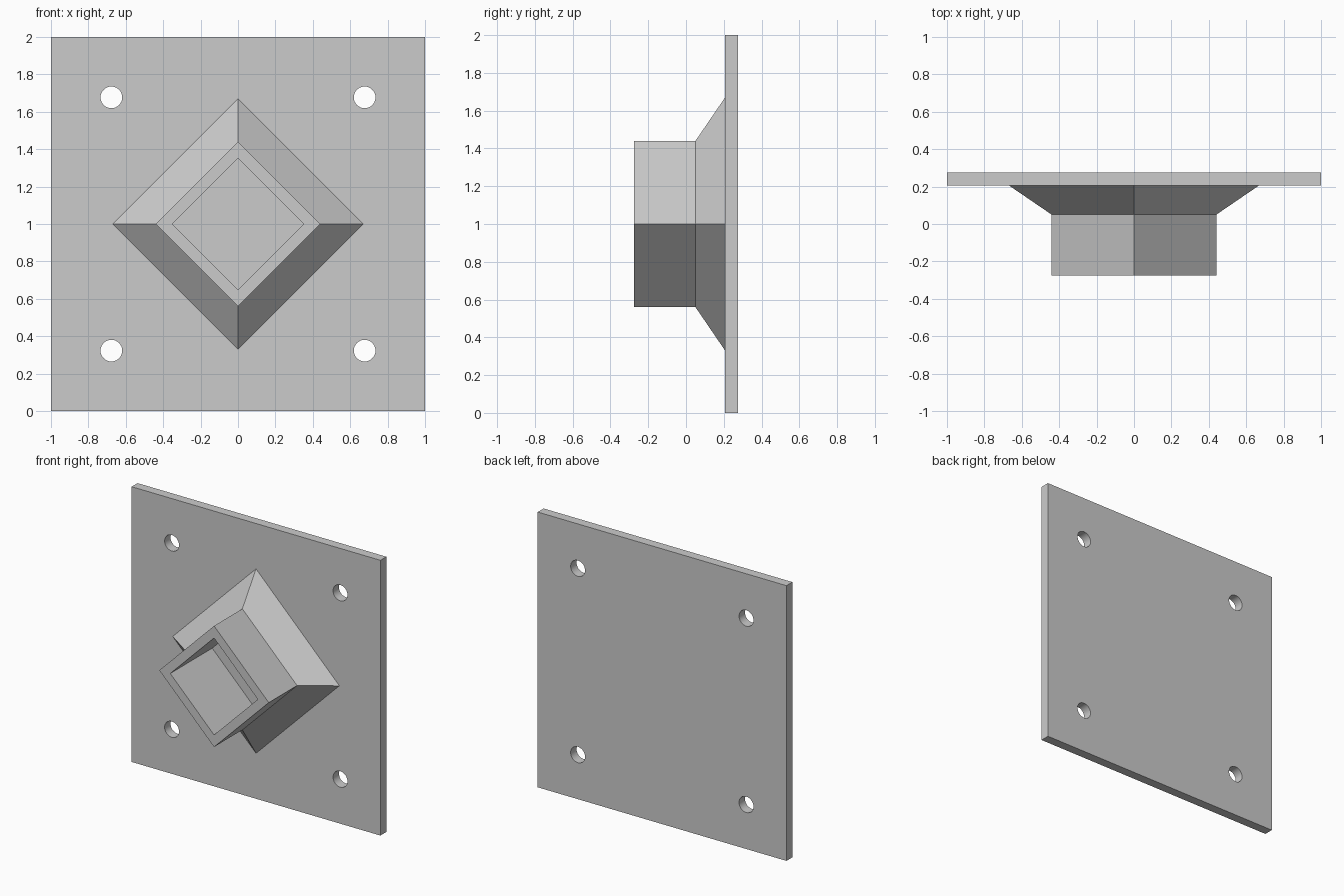
import bpy, bmesh
from math import sin, cos, pi
from mathutils import Matrix, Vector

cube = bpy.data.objects.get("Cube")
if cube:
    bpy.data.objects.remove(cube, do_unlink=True)

FRONT, BACK = -0.275, 0.275      # overall depth
PLATE_FACE = 0.207               # front surface of the plate
HOLE = 0.677                     # hole offset from the plate centre

# Single grey material
grey = bpy.data.materials.new("plain_grey")
grey.use_nodes = True
colour = (0.6, 0.6, 0.6, 1)
grey.diffuse_color = colour
grey.node_tree.nodes["Principled BSDF"].inputs["Base Color"].default_value = colour


def make_object(name, bm):
    bmesh.ops.recalc_face_normals(bm, faces=bm.faces)
    mesh = bpy.data.meshes.new(name)
    bm.to_mesh(mesh)
    bm.free()
    mesh.materials.append(grey)
    obj = bpy.data.objects.new(name, mesh)
    bpy.context.collection.objects.link(obj)
    return obj


# Square mounting plate
bm = bmesh.new()
middle = (PLATE_FACE + BACK) / 2
bmesh.ops.create_cube(bm, size=1, matrix=Matrix.Translation((0, middle, 1))
                      @ Matrix.Diagonal((2, BACK - PLATE_FACE, 2, 1)))
plate = make_object("mounting_plate", bm)

# Four bolt holes bored through the plate
bm = bmesh.new()
for sx in (-1, 1):
    for sz in (-1, 1):
        place = Matrix.Translation((sx * HOLE, middle, 1 + sz * HOLE))
        bmesh.ops.create_cone(bm, cap_ends=True, segments=32, radius1=0.058,
                              radius2=0.058, depth=0.3,
                              matrix=place @ Matrix.Rotation(pi / 2, 4, 'X'))
cutter = make_object("bolt_hole_cutter", bm)
cutter.hide_render = True
bore = plate.modifiers.new("bolt_holes", 'BOOLEAN')
bore.operation = 'DIFFERENCE'
bore.solver = 'EXACT'
bore.object = cutter
bpy.ops.object.select_all(action='DESELECT')
bpy.context.view_layer.objects.active = plate
plate.select_set(True)
bpy.ops.object.modifier_apply(modifier=bore.name)
bpy.data.objects.remove(cutter, do_unlink=True)
bpy.ops.object.shade_smooth_by_angle()

# Diamond socket: wall section (corner radius, y) swept round four corners
section = [(0.352, PLATE_FACE), (0.352, FRONT), (0.44, FRONT),
           (0.44, 0.05), (0.67, PLATE_FACE)]
bm = bmesh.new()
rings = [[bm.verts.new(Vector((r * cos(k * pi / 2), y, 1 + r * sin(k * pi / 2))))
          for k in range(4)] for r, y in section]
for a, b in zip(rings, rings[1:] + rings[:1]):
    for k in range(4):
        n = (k + 1) % 4
        bm.faces.new((a[k], a[n], b[n], b[k]))
make_object("flared_socket", bm)
